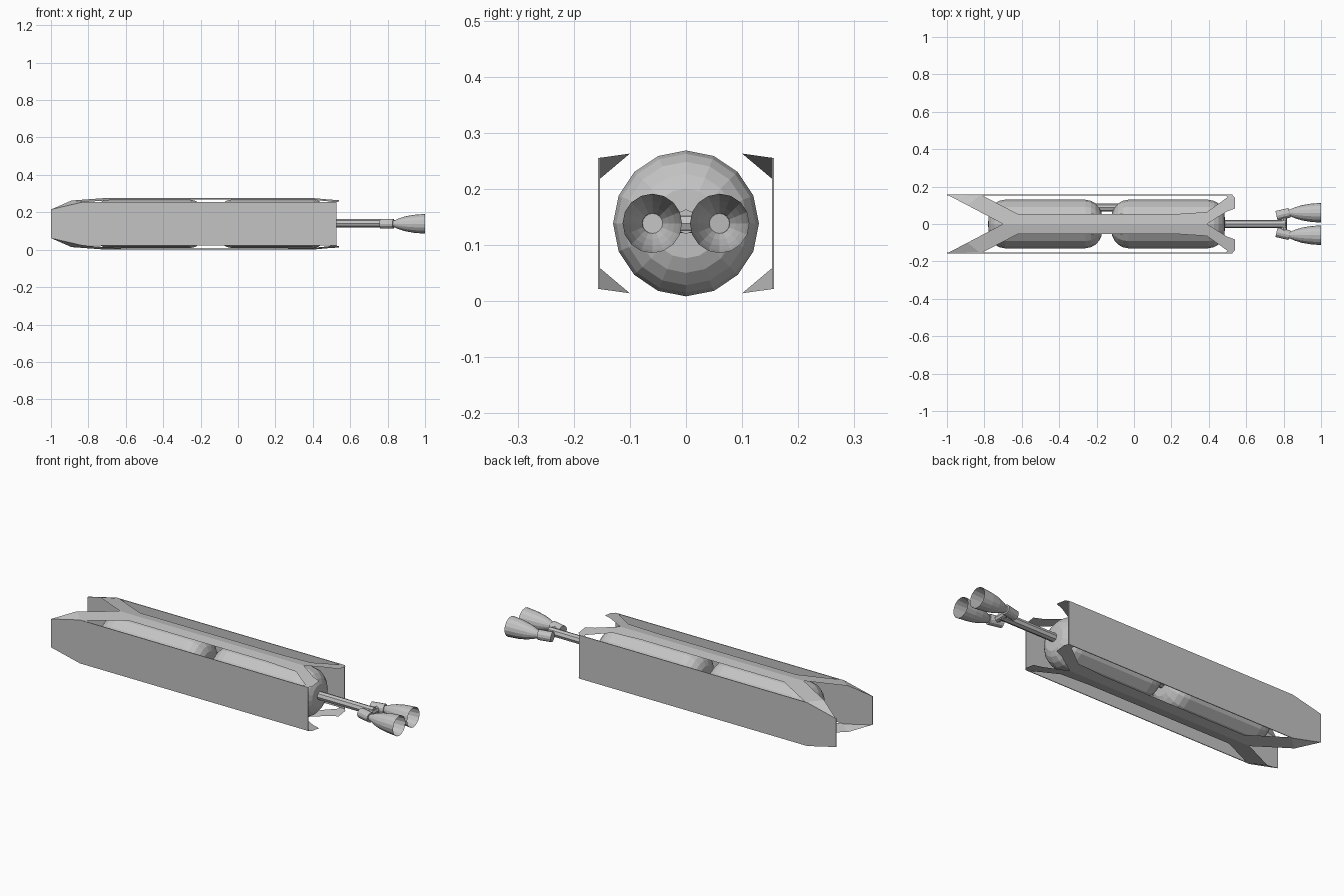
import bpy, bmesh, math
from mathutils import Matrix, Vector

cube = bpy.data.objects.get("Cube")
if cube:
    bpy.data.objects.remove(cube, do_unlink=True)

AXIS_Z = 0.1385
RIDGE_Z, EAVE_Z, HALF_W = 0.277, 0.255, 0.157

grey = bpy.data.materials.new("light_grey")
grey.use_nodes = True
colour = (0.55, 0.55, 0.55, 1)
grey.diffuse_color = colour
grey.node_tree.nodes["Principled BSDF"].inputs["Base Color"].default_value = colour


def make_object(name, bm, recalc=True):
    if recalc:
        bmesh.ops.recalc_face_normals(bm, faces=bm.faces)
    mesh = bpy.data.meshes.new(name)
    bm.to_mesh(mesh)
    bm.free()
    mesh.materials.append(grey)
    obj = bpy.data.objects.new(name, mesh)
    bpy.context.collection.objects.link(obj)
    return obj


def lathe(name, profile, sides, y=0, z=AXIS_Z):
    """Revolve (x, radius) pairs round a line parallel to x."""
    bm = bmesh.new()
    rings = []
    for x, r in profile:
        if r == 0:
            rings.append([bm.verts.new((x, y, z))] * sides)
            continue
        ring = []
        for i in range(sides):
            a = math.tau * i / sides
            ring.append(bm.verts.new((x, y + r * math.sin(a), z + r * math.cos(a))))
        rings.append(ring)
    for a, b in zip(rings, rings[1:]):
        for i in range(sides):
            j = (i + 1) % sides
            bm.faces.new(list(dict.fromkeys((a[i], a[j], b[j], b[i]))))
    return make_object(name, bm)


def rod(name, start, end, radius, sides):
    """Capped cylinder between two points."""
    start, end = Vector(start), Vector(end)
    axis = end - start
    turn = axis.to_track_quat('Z', 'Y').to_matrix().to_4x4()
    bm = bmesh.new()
    bmesh.ops.create_cone(bm, cap_ends=True, segments=sides, radius1=radius,
                          radius2=radius, depth=axis.length,
                          matrix=Matrix.Translation((start + end) / 2) @ turn)
    return make_object(name, bm)


# Two tanks with rounded ends
dome = [(0, 0), (0.003, 0.062), (0.015, 0.088), (0.035, 0.11), (0.06, 0.124), (0.09, 0.13)]
for name, x0, x1 in (("rear_tank", -0.78, -0.17), ("front_tank", -0.12, 0.487)):
    profile = [(x0 + d, r) for d, r in dome] + [(x1 - d, r) for d, r in reversed(dome)]
    lathe(name, profile, 16)

# Pipes joining the tanks
rod("tank_link", (-0.2, 0, AXIS_Z), (-0.1, 0, AXIS_Z), 0.022, 8)
rod("transfer_pipe", (-0.21, 0.088, AXIS_Z), (-0.08, 0.088, AXIS_Z), 0.021, 8)

# Flat side panels with clipped corners at one end
outline = [(-1, 0.215), (-0.83, EAVE_Z), (0.527, EAVE_Z)]
outline += [(x, 2 * AXIS_Z - z) for x, z in reversed(outline)]
for side, label in ((1, "back"), (-1, "front")):
    bm = bmesh.new()
    face = bm.faces.new([bm.verts.new((x, side * HALF_W, z)) for x, z in outline])
    extruded = bmesh.ops.extrude_face_region(bm, geom=[face], use_keep_orig=True)
    moved = [v for v in extruded["geom"] if isinstance(v, bmesh.types.BMVert)]
    bmesh.ops.translate(bm, verts=moved, vec=(0, -side * 0.004, 0))
    make_object(label + "_panel", bm)


# Thin ridged braces above and below, forked at both ends
half_outline = [(-0.7, 0), (-0.89, 0.1), (-0.82, HALF_W), (-0.62, 0.053), (0.22, 0.053),
                (0.39, 0.064), (0.5, 0.143), (0.487, HALF_W), (0.525, HALF_W),
                (0.54, 0.14), (0.54, 0.083), (0.495, 0.066), (0.39, 0)]
tip_outline = [(-0.89, 0.1), (-1, HALF_W), (-0.82, HALF_W)]


def brace(name, vertical):
    def place(x, y, side):
        z = RIDGE_Z + (EAVE_Z - RIDGE_Z) * y / HALF_W
        if x == -1:
            z = 0.215
        return (x, side * y, AXIS_Z + vertical * (z - AXIS_Z))
    bm = bmesh.new()
    for side in (1, -1):
        for shape in (half_outline, tip_outline):
            face = bm.faces.new([bm.verts.new(place(x, y, side)) for x, y in shape])
            face.normal_update()
            if face.normal.z * vertical < 0:
                face.normal_flip()
    bmesh.ops.remove_doubles(bm, verts=bm.verts, dist=0.0001)
    make_object(name, bm, recalc=False)


brace("top_brace", 1)
brace("bottom_brace", -1)

# Engine shaft and crossbar
rod("engine_shaft", (0.47, 0, AXIS_Z + 0.003), (0.81, 0, AXIS_Z + 0.003), 0.022, 8)
rod("engine_crossbar", (0.8, -0.05, AXIS_Z), (0.8, 0.05, AXIS_Z), 0.017, 8)

# Twin engines: angled chamber and open bell
bell = [(0.82, 0), (0.82, 0.017), (0.835, 0.018), (0.86, 0.029), (0.895, 0.04),
        (0.94, 0.048), (1, 0.053)]
for side, label in ((1, "back"), (-1, "front")):
    rod(label + "_chamber", (0.762, side * 0.044, AXIS_Z), (0.832, side * 0.06, AXIS_Z), 0.026, 12)
    lathe(label + "_nozzle", bell, 16, y=side * 0.06)
